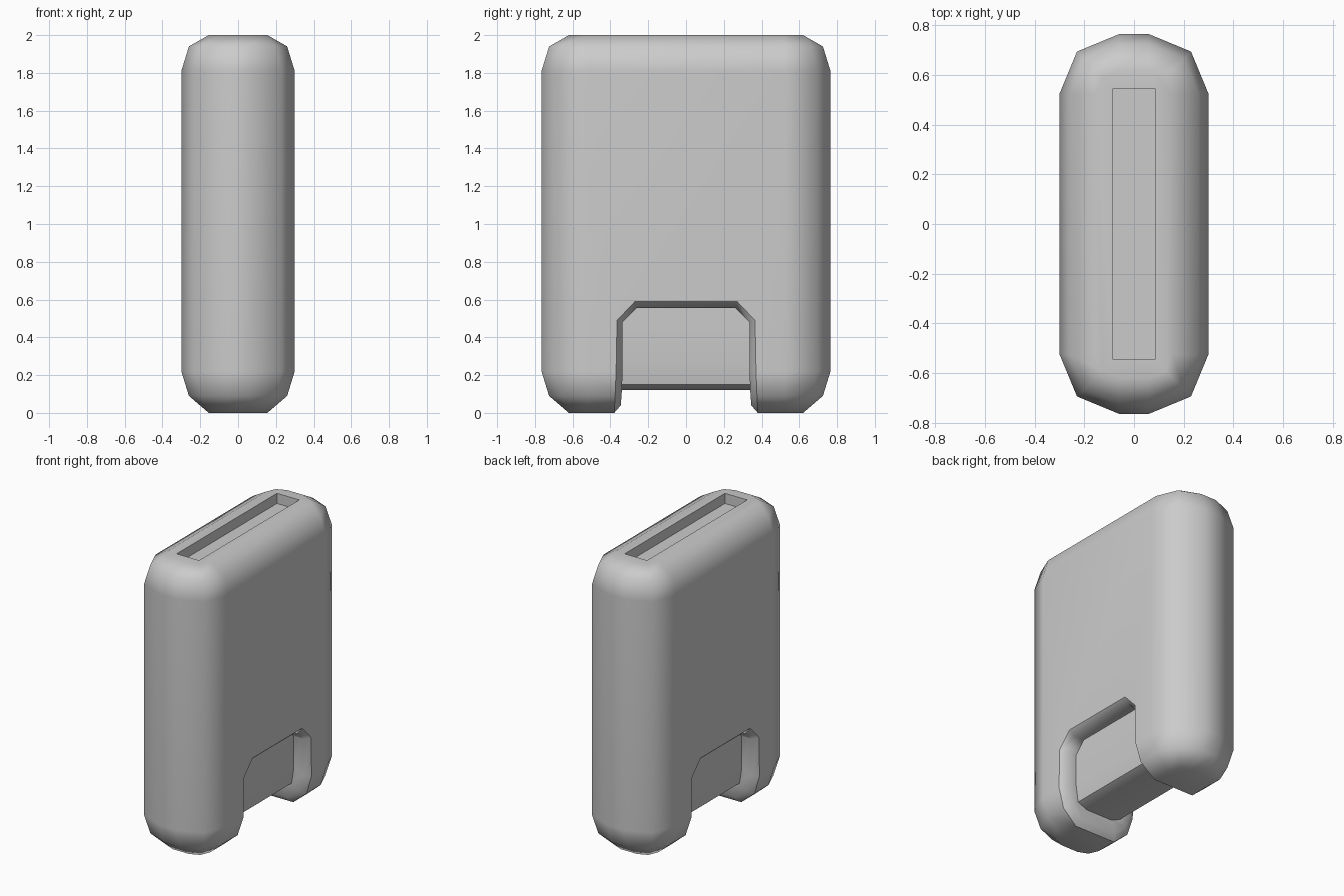
import bpy, bmesh, math

if "Cube" in bpy.data.objects:
    bpy.data.objects.remove(bpy.data.objects["Cube"], do_unlink=True)

grey = bpy.data.materials.new("plain_grey")
grey.use_nodes = True
grey.diffuse_color = (0.6, 0.6, 0.6, 1)
grey.node_tree.nodes["Principled BSDF"].inputs["Base Color"].default_value = (0.6, 0.6, 0.6, 1)


def make_object(name, bm):
    bmesh.ops.recalc_face_normals(bm, faces=bm.faces)
    mesh = bpy.data.meshes.new(name)
    bm.to_mesh(mesh)
    bm.free()
    mesh.materials.append(grey)
    obj = bpy.data.objects.new(name, mesh)
    bpy.context.collection.objects.link(obj)
    return obj


def bridge(bm, ring_a, ring_b):
    n = len(ring_a)
    for i in range(n):
        j = (i + 1) % n
        bm.faces.new((ring_a[i], ring_a[j], ring_b[j], ring_b[i]))


def four_way(quarter):
    """Closed loop from a quarter path running from the +x side to the +y side."""
    flip = lambda pts, sx, sy: [(x * sx, y * sy, z) for x, y, z in pts]
    back = quarter[::-1]
    return quarter + flip(back, -1, 1) + flip(quarter, -1, -1) + flip(back, 1, -1)


def finish(obj):
    bpy.ops.object.select_all(action='DESELECT')
    obj.select_set(True)
    bpy.context.view_layer.objects.active = obj
    bpy.ops.object.shade_smooth_by_angle(angle=math.radians(50))
    weighted = obj.modifiers.new("weighted_normals", 'WEIGHTED_NORMAL')
    weighted.keep_sharp = True


# Body: rounded outline, inset at the bottom and top
levels = [(0, 0.145), (0.09, 0.04), (0.22, 0), (1.81, 0), (1.94, 0.04), (2, 0.145)]
bm = bmesh.new()
rings = []
for z, inset in levels:
    r = 0.24 - inset
    quarter = [(0.06 + r, 0.525, z),
               (0.06 + r * 0.707, 0.525 + r * 0.707, z),
               (0.06, 0.525 + r, z)]
    rings.append([bm.verts.new(p) for p in four_way(quarter)])
for a, b in zip(rings, rings[1:]):
    bridge(bm, a, b)
bm.faces.new(rings[0])
bm.faces.new(rings[-1])
body = make_object("body", bm)

# Notch rails, from the top corner down the leg to its underside
rim = [(0.30, 0.27, 0.59), (0.30, 0.365, 0.49), (0.30, 0.37, 0.22),
       (0.26, 0.375, 0.09), (0.155, 0.38, 0)]
lip = [(0.26, 0.26, 0.555), (0.26, 0.335, 0.48), (0.26, 0.335, 0.23),
       (0.22, 0.34, 0.11), (0.13, 0.345, 0.04)]
inner = [(0.19, 0.26, 0.555), (0.19, 0.335, 0.48), (0.19, 0.335, 0.26),
         (0.17, 0.34, 0.15), (0.10, 0.34, 0.12)]

# Cutter for the notch through the body
half = [(y, z) for x, y, z in rim] + [(0.38, -0.2)]
outline = half + [(-y, z) for y, z in half[::-1]]
bm = bmesh.new()
sides = [[bm.verts.new((x, y, z)) for y, z in outline] for x in (-0.5, 0.5)]
bridge(bm, *sides)
for side in sides:
    bm.faces.new(side)
notch_cutter = make_object("notch_cutter", bm)

# Cutter for the shallow top slot
bm = bmesh.new()
bmesh.ops.create_cube(bm, size=1)
bmesh.ops.scale(bm, vec=(0.17, 1.09, 0.2), verts=bm.verts)
bmesh.ops.translate(bm, vec=(0, 0, 2.03), verts=bm.verts)
slot_cutter = make_object("slot_cutter", bm)

for cutter in (notch_cutter, slot_cutter):
    mod = body.modifiers.new(cutter.name, 'BOOLEAN')
    mod.operation = 'DIFFERENCE'
    mod.solver = 'EXACT'
    mod.object = cutter
    bpy.context.view_layer.objects.active = body
    bpy.ops.object.modifier_apply(modifier=mod.name)
    bpy.data.objects.remove(cutter, do_unlink=True)
finish(body)

# Chamfered notch lining with the recessed core across it
bm = bmesh.new()
rails = [[bm.verts.new(p) for p in four_way(rail)] for rail in (rim, lip, inner)]
bridge(bm, rails[0], rails[1])
bridge(bm, rails[1], rails[2])
core = rails[2]
n = len(core)
for i in range(n // 2 - 1):
    bm.faces.new((core[i], core[i + 1], core[n - 2 - i], core[n - 1 - i]))
finish(make_object("notch_core", bm))
